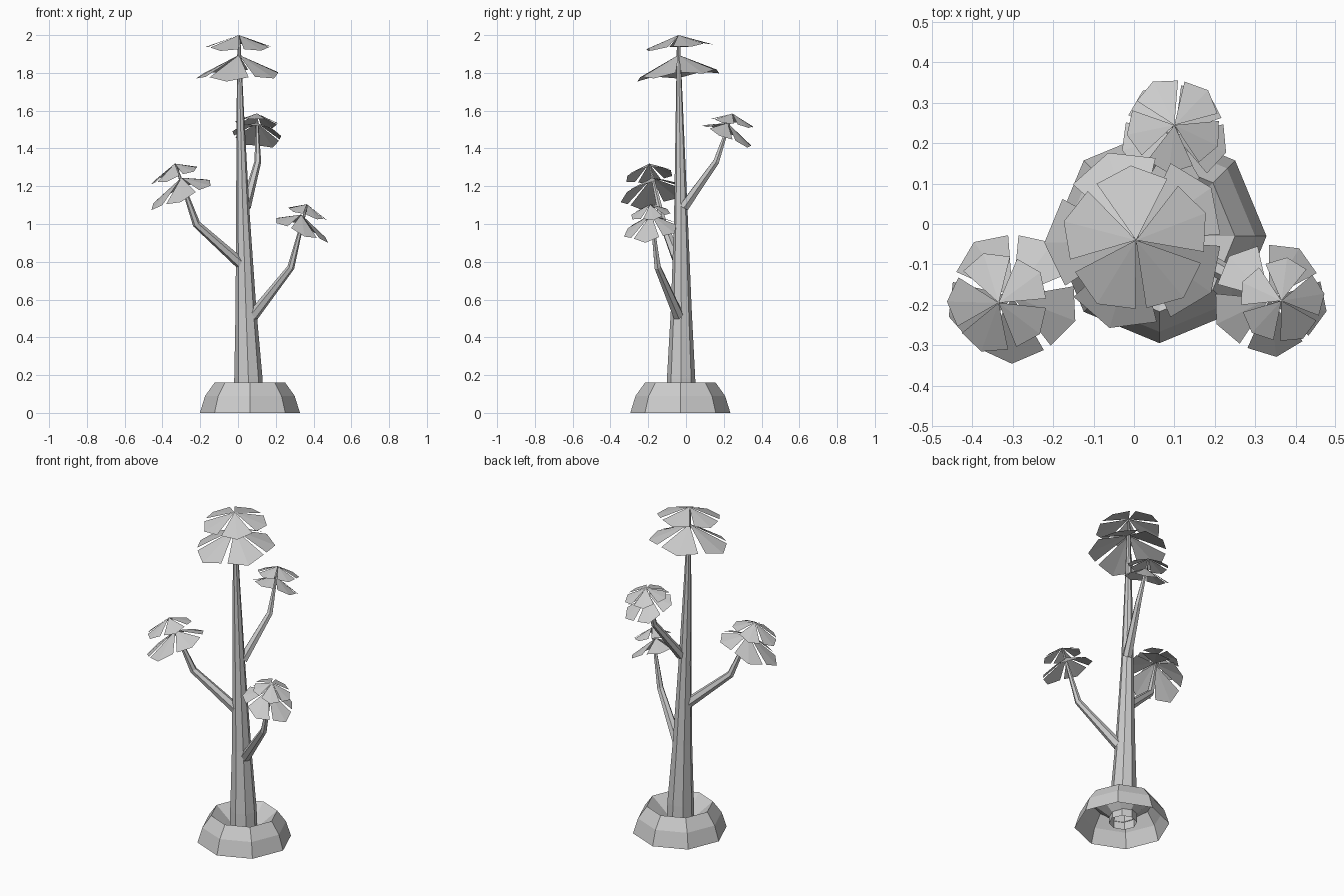
import bpy, bmesh, math, random
from mathutils import Vector

cube = bpy.data.objects.get("Cube")
if cube:
    bpy.data.objects.remove(cube, do_unlink=True)

random.seed(4)
grey = bpy.data.materials.new("light_grey")
grey.use_nodes = True
grey.diffuse_color = (0.6, 0.6, 0.6, 1)
grey.node_tree.nodes["Principled BSDF"].inputs["Base Color"].default_value = (0.6, 0.6, 0.6, 1)


def finish(name, bm):
    mesh = bpy.data.meshes.new(name)
    bm.to_mesh(mesh)
    bm.free()
    mesh.materials.append(grey)
    ob = bpy.data.objects.new(name, mesh)
    bpy.context.collection.objects.link(ob)
    return ob


def bridge(bm, a, b):
    n = len(a)
    for i in range(n):
        j = (i + 1) % n
        bm.faces.new((a[i], a[j], b[j], b[i]))


def tube(name, path, sides):
    """Tapered faceted limb, open at the foot; path holds (point, radius) pairs."""
    bm = bmesh.new()
    pts = [Vector(p) for p, r in path]
    rings = []
    for k, (p, r) in enumerate(path):
        d = pts[min(k + 1, len(pts) - 1)] - pts[max(k - 1, 0)]
        frame = Vector((0, 0, 1)).rotation_difference(d.normalized()).to_matrix()
        rings.append([bm.verts.new(pts[k] + frame @ Vector((r * math.cos(t), r * math.sin(t), 0)))
                      for t in (math.tau * i / sides for i in range(sides))])
    for a, b in zip(rings, rings[1:]):
        bridge(bm, a, b)
    bm.faces.new(rings[-1])
    return finish(name, bm)


def leaf_tier(name, apex, lean, radius, drop, turn):
    """Umbrella of five drooping leaves, each folded along its midrib; falls towards lean."""
    bm = bmesh.new()

    def vert(angle, r, fall):
        t = math.radians(angle)
        x, y = r * math.cos(t), r * math.sin(t)
        return bm.verts.new(Vector(apex) + Vector((x, y, -fall - lean[0] * x - lean[1] * y)))

    for k in range(5):
        mid = turn + 72 * k + random.uniform(-2, 2)
        root = vert(mid, 0, 0)
        rib = vert(mid, radius, drop)
        left = vert(mid + 31, 0.92 * radius, 0.85 * drop)
        right = vert(mid - 31, 0.92 * radius, 0.85 * drop)
        bm.faces.new((root, right, rib))
        bm.faces.new((root, rib, left))
    return finish(name, bm)


# Hollow eight-sided mound whose top dips in to meet the trunk
bm = bmesh.new()
rings = []
for r, z in ((0.265, 0), (0.237, 0.09), (0.187, 0.16), (0.115, 0.1), (0.07, 0.06)):
    rings.append([bm.verts.new((0.063 + r * math.cos(t), -0.03 + r * math.sin(t), z))
                  for t in (math.tau * i / 8 for i in range(8))])
for a, b in zip(rings, rings[1:]):
    bridge(bm, a, b)
finish("base_mound", bm)

# Trunk
tube("trunk", [((0.057, -0.027, 0.02), 0.079), ((0.055, -0.026, 0.18), 0.075),
               ((0.042, -0.025, 0.55), 0.055), ((0.026, -0.027, 1.05), 0.036),
               ((0.013, -0.034, 1.55), 0.021), ((0.005, -0.04, 1.98), 0.008)], 8)

# Branches
tube("right_branch", [((0.02, -0.035, 0.785), 0.03), ((-0.22, -0.12, 1.0), 0.021),
                      ((-0.33, -0.192, 1.31), 0.005)], 6)
tube("left_branch", [((0.08, -0.04, 0.515), 0.03), ((0.28, -0.15, 0.77), 0.019),
                     ((0.363, -0.188, 1.095), 0.005)], 6)
tube("back_branch", [((0.04, -0.01, 1.09), 0.028), ((0.105, 0.16, 1.33), 0.018),
                     ((0.1, 0.243, 1.575), 0.005)], 6)

# Leaf crowns: apex, lean, radius, drop and turn for each tier
tiers = {
    "top_upper_leaves": ((0.005, -0.04, 2.0), (0, -0.1, 0), 0.185, 0.068, 95),
    "top_lower_leaves": ((0.005, -0.04, 1.895), (-0.03, -0.1, 0), 0.227, 0.117, 108),
    "right_upper_leaves": ((-0.335, -0.195, 1.32), (-0.34, -0.12, 0), 0.128, 0.068, 36),
    "right_lower_leaves": ((-0.3, -0.18, 1.245), (-0.42, -0.2, 0), 0.166, 0.095, 52),
    "left_upper_leaves": ((0.365, -0.19, 1.105), (0.3, -0.1, 0), 0.108, 0.055, 10),
    "left_lower_leaves": ((0.335, -0.185, 1.05), (0.4, -0.15, 0), 0.145, 0.088, 61),
    "back_upper_leaves": ((0.1, 0.245, 1.585), (0.05, 0.2, 0), 0.12, 0.055, 46),
    "back_lower_leaves": ((0.1, 0.22, 1.535), (0.1, 0.45, 0), 0.135, 0.075, 52),
}
for name, spec in tiers.items():
    leaf_tier(name, *spec)
